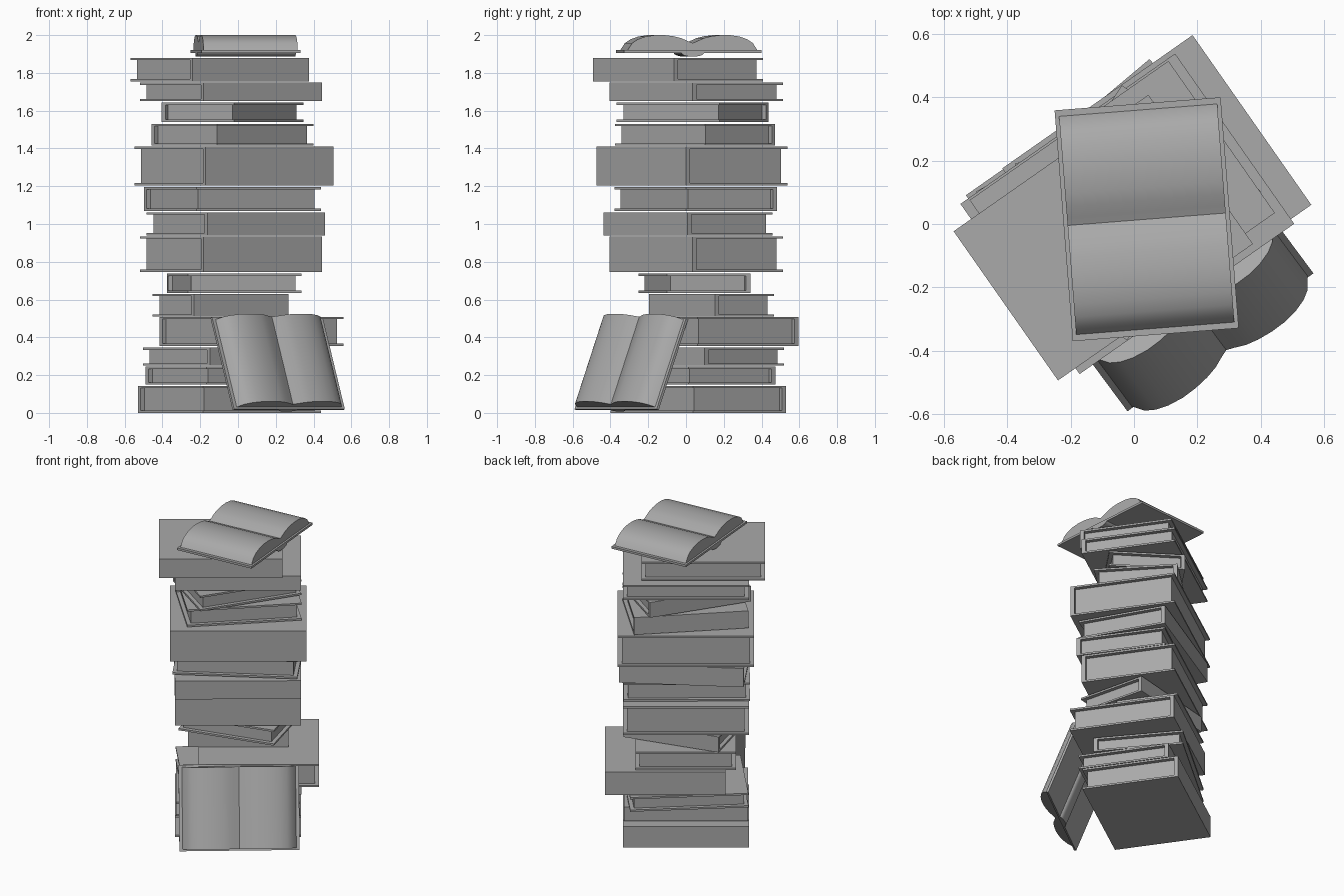
import bpy, bmesh, math
from mathutils import Matrix, Vector

cube = bpy.data.objects.get("Cube")
if cube:
    bpy.data.objects.remove(cube, do_unlink=True)

grey = bpy.data.materials.new("plain_grey")
grey.use_nodes = True
grey.diffuse_color = (0.4, 0.4, 0.4, 1)
bsdf = next(n for n in grey.node_tree.nodes if n.type == 'BSDF_PRINCIPLED')
bsdf.inputs["Base Color"].default_value = (0.4, 0.4, 0.4, 1)


def prism(name, profile, length, matrix, smooth=False):
    """Extrude a (y, z) profile along local x, centred."""
    bm = bmesh.new()
    face = bm.faces.new([bm.verts.new((-length / 2, y, z)) for y, z in profile])
    new = bmesh.ops.extrude_face_region(bm, geom=[face])["geom"]
    bmesh.ops.translate(bm, vec=(length, 0, 0),
                        verts=[g for g in new if isinstance(g, bmesh.types.BMVert)])
    bmesh.ops.recalc_face_normals(bm, faces=bm.faces)
    mesh = bpy.data.meshes.new(name)
    bm.to_mesh(mesh)
    bm.free()
    mesh.materials.append(grey)
    obj = bpy.data.objects.new(name, mesh)
    bpy.context.collection.objects.link(obj)
    obj.matrix_world = matrix
    if smooth:
        bpy.ops.object.select_all(action='DESELECT')
        obj.select_set(True)
        bpy.context.view_layer.objects.active = obj
        bpy.ops.object.shade_smooth_by_angle(angle=math.radians(35))
    return obj


def closed_book(name, x, y, z0, z1, length, width, angle, spine_back):
    """Wrap-around cover with an inset page block; the spine is on local -y."""
    h, w = z1 - z0, width / 2
    board, spine, lip = 0.012, 0.025, 0.025
    turn = math.radians(angle + (180 if spine_back else 0))
    m = Matrix.Translation((x, y, z0)) @ Matrix.Rotation(turn, 4, 'Z')
    prism(name + "_cover", [(w, 0), (w, board), (spine - w, board), (spine - w, h - board),
                            (w, h - board), (w, h), (-w, h), (-w, 0)], length, m)
    prism(name + "_pages", [(spine - w, board), (w - lip, board),
                            (w - lip, h - board), (spine - w, h - board)],
          length - 2 * lip, m)


def open_book(name, matrix):
    """Flat boards, a rounded spine below and two arched page halves above."""
    half = [(0.025, 0.048), (0.06, 0.064), (0.10, 0.074), (0.15, 0.08), (0.20, 0.08),
            (0.25, 0.072), (0.29, 0.058), (0.32, 0.038), (0.345, 0)]
    pages = [(-y, z) for y, z in reversed(half)] + [(0, 0.038)] + half
    prism(name + "_pages", pages, 0.50, matrix, True)
    prism(name + "_cover", [(-0.365, -0.014), (0.365, -0.014), (0.365, 0), (-0.365, 0)],
          0.525, matrix)
    arc = [(0.06 * math.cos(a), -0.014 - 0.02 * math.sin(a))
           for a in (math.pi * i / 8 for i in range(9))]
    prism(name + "_spine", arc, 0.525, matrix, True)


# Stack from the ground up: x, y, bottom, top, length, width, angle, spine at back
stack = [
    (-0.045, 0.064, 0.0, 0.143, 0.764, 0.60, 35, True),
    (-0.02, 0.028, 0.15, 0.245, 0.75, 0.563, 35, True),
    (-0.05, 0.078, 0.25, 0.345, 0.72, 0.55, 40, False),
    (0.072, 0.118, 0.355, 0.508, 0.732, 0.653, 35, True),
    (-0.092, 0.135, 0.51, 0.63, 0.61, 0.383, 35, False),
    (-0.02, 0.045, 0.635, 0.738, 0.62, 0.455, 14, True),
    (-0.037, 0.055, 0.747, 0.935, 0.765, 0.585, 35, False),
    (-0.011, 0.011, 0.94, 1.062, 0.766, 0.553, 35.5, False),
    (-0.03, 0.051, 1.07, 1.195, 0.76, 0.556, 30, True),
    (-0.021, 0.032, 1.205, 1.41, 0.826, 0.655, 35, False),
    (-0.029, 0.048, 1.415, 1.53, 0.70, 0.508, 43, True),
    (-0.03, 0.035, 1.54, 1.642, 0.657, 0.463, 56, True),
    (-0.037, 0.055, 1.65, 1.748, 0.765, 0.585, 35, False),
    (-0.097, -0.043, 1.755, 1.88, 0.75, 0.574, 35, False),
]
for i, book in enumerate(stack):
    closed_book(f"closed_book_{i + 1}", *book)

# Open book lying on top
open_book("top_open_book",
          Matrix.Translation((0.04, 0.015, 1.92)) @ Matrix.Rotation(math.radians(4.5), 4, 'Z'))

# Open book leaning against the stack
facing, lean = math.radians(-53.4), math.radians(22)
out = Vector((math.cos(facing), math.sin(facing), 0))
up = Vector((0, 0, 1))
along = up * math.cos(lean) - out * math.sin(lean)
normal = out * math.cos(lean) + up * math.sin(lean)
axes = Matrix((along, normal.cross(along), normal)).transposed().to_4x4()
open_book("leaning_open_book", Matrix.Translation((0.214, -0.294, 0.263)) @ axes)
